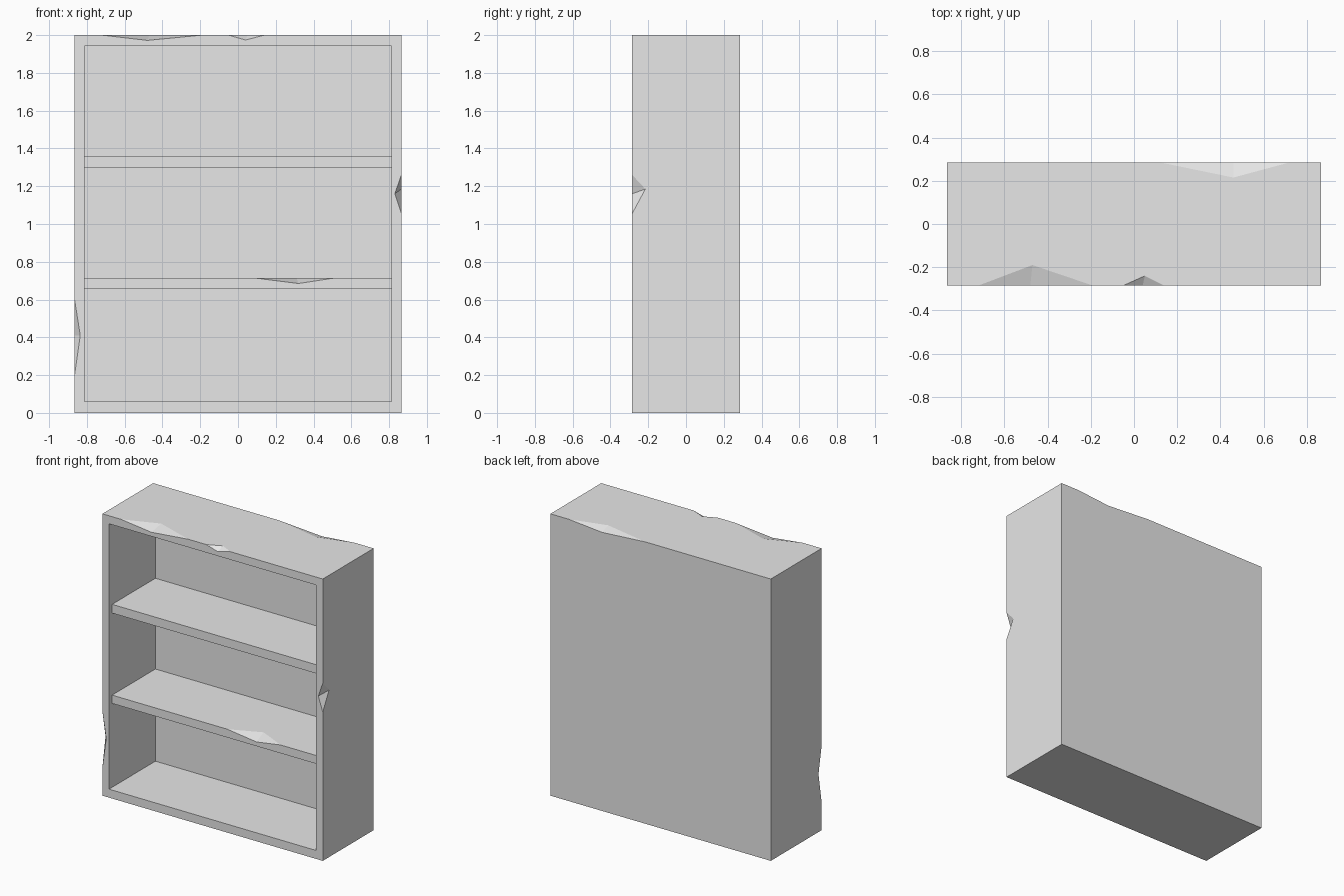
import bpy
import bmesh
from mathutils import Vector

cube = bpy.data.objects.get("Cube")
if cube:
    bpy.data.objects.remove(cube, do_unlink=True)

W, D, H = 0.865, 0.285, 2.0      # half width, half depth, height
SHELF_FRONT = -0.25

grey = bpy.data.materials.new("plain grey")
grey.use_nodes = True
grey.diffuse_color = (0.8, 0.8, 0.8, 1)
grey.node_tree.nodes["Principled BSDF"].inputs["Base Color"].default_value = (0.8, 0.8, 0.8, 1)


def add_object(name, bm):
    bmesh.ops.recalc_face_normals(bm, faces=bm.faces)
    mesh = bpy.data.meshes.new(name)
    bm.to_mesh(mesh)
    bm.free()
    mesh.materials.append(grey)
    obj = bpy.data.objects.new(name, mesh)
    bpy.context.collection.objects.link(obj)
    return obj


def box(name, low, high):
    low, high = Vector(low), Vector(high)
    bm = bmesh.new()
    bmesh.ops.create_cube(bm, size=1)
    for v in bm.verts:
        v.co = (low + high) / 2 + v.co * (high - low)
    return add_object(name, bm)


def cut(target, cutter):
    mod = target.modifiers.new("cut", "BOOLEAN")
    mod.operation = "DIFFERENCE"
    mod.solver = "EXACT"
    mod.object = cutter
    bpy.context.view_layer.objects.active = target
    bpy.ops.object.modifier_apply(modifier=mod.name)
    bpy.data.objects.remove(cutter, do_unlink=True)


def chip(target, start, end, dip_a, dip_b):
    """Knock a notch out of the edge start-end, reaching one dip on each face."""
    points = [Vector(p) for p in (start, end, dip_a, dip_b)]
    middle = (points[2] + points[3]) / 2
    bm = bmesh.new()
    for p in points:             # enlarge so the cutter stands clear of the surface
        bm.verts.new(middle + (p - middle) * 1.6)
    bmesh.ops.convex_hull(bm, input=bm.verts)
    cut(target, add_object("chip_cutter", bm))


# Hollow case with a closed back
case = box("case", (-W, -D, 0), (W, D, H))
cut(case, box("cavity_cutter", (-0.813, -D - 0.1, 0.06), (0.813, 0.235, 1.943)))

# Chips along the top edges
chip(case, (-0.72, -D, H), (-0.19, -D, H), (-0.48, -D, 1.972), (-0.47, -0.19, H))
chip(case, (-0.05, -D, H), (0.14, -D, H), (0.04, -D, 1.974), (0.05, -0.24, H))
chip(case, (0.12, D, H), (0.72, D, H), (0.46, D, 1.977), (0.46, 0.215, H))

# Chips on the front upright edges
chip(case, (W, -D, 1.055), (W, -D, 1.26), (0.83, -D, 1.16), (W, -0.215, 1.185))
chip(case, (-W, -D, 0.2), (-W, -D, 0.6), (-0.835, -D, 0.41), (-W, -0.25, 0.41))

# Shelves, set back a little and let into the case
shelves = {}
for name, bottom, top in (("lower_shelf", 0.655, 0.714), ("upper_shelf", 1.296, 1.358)):
    shelves[name] = box(name, (-0.82, SHELF_FRONT, bottom), (0.82, 0.24, top))
chip(shelves["lower_shelf"], (0.09, SHELF_FRONT, 0.714), (0.51, SHELF_FRONT, 0.714),
     (0.32, SHELF_FRONT, 0.685), (0.31, -0.155, 0.714))
